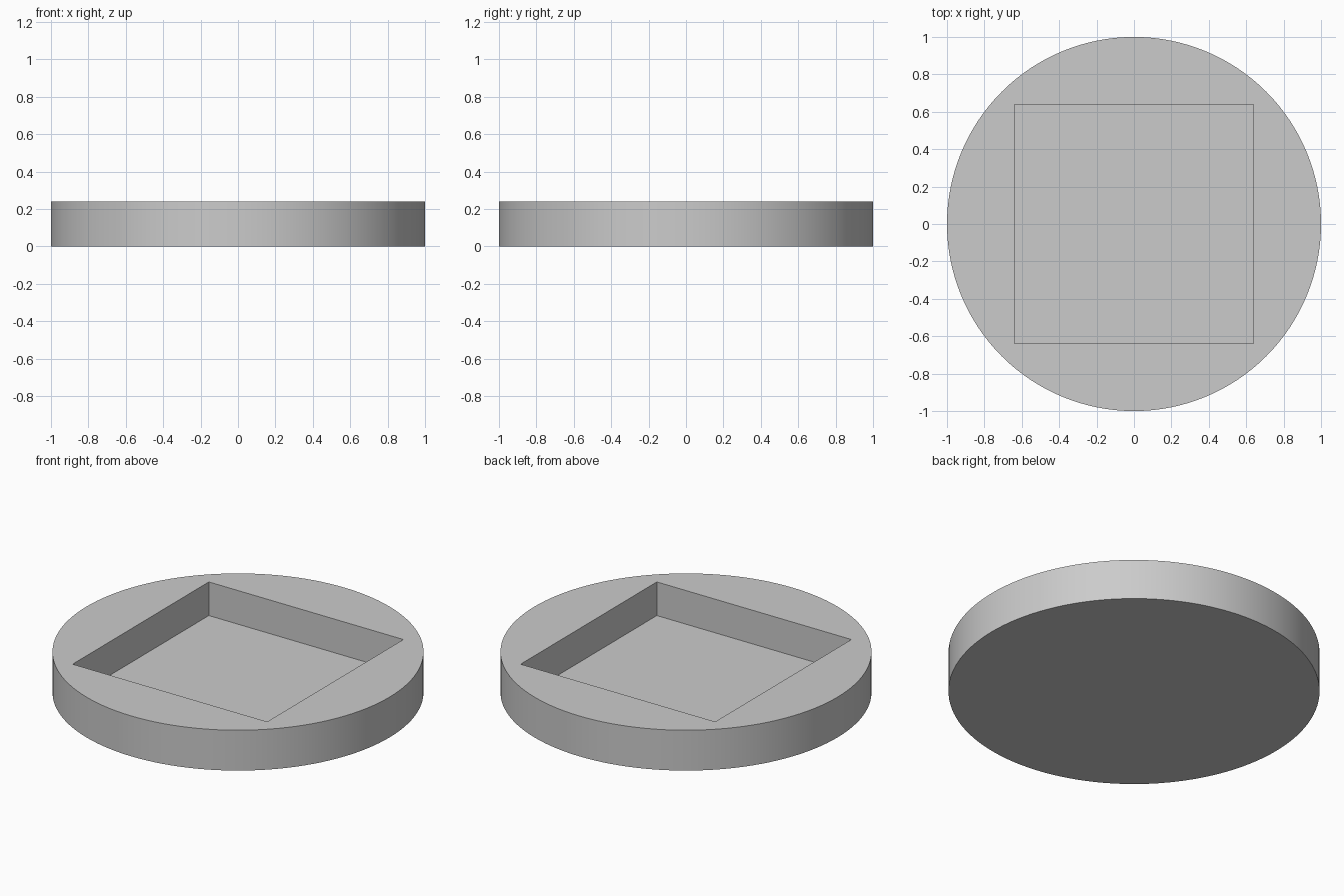
import bpy
import math

RADIUS, HEIGHT = 1.0, 0.24
POCKET_SIDE, FLOOR = 1.28, 0.04

cube = bpy.data.objects.get("Cube")
if cube:
    bpy.data.objects.remove(cube, do_unlink=True)

# Single plain grey
grey = bpy.data.materials.new("plain_grey")
grey.use_nodes = True
colour = (0.6, 0.6, 0.6, 1)
grey.diffuse_color = colour
grey.node_tree.nodes["Principled BSDF"].inputs["Base Color"].default_value = colour

# Round base disc
bpy.ops.mesh.primitive_cylinder_add(vertices=128, radius=RADIUS, depth=HEIGHT,
                                    location=(0, 0, HEIGHT / 2))
base = bpy.context.object
base.name = "round_base"
base.data.materials.append(grey)

# Square pocket cutter, open through the top
bpy.ops.mesh.primitive_cube_add(size=1, location=(0, 0, FLOOR + HEIGHT / 2))
cutter = bpy.context.object
cutter.name = "pocket_cutter"
cutter.scale = (POCKET_SIDE, POCKET_SIDE, HEIGHT)
cutter.data.materials.append(grey)
cutter.hide_render = True
cutter.hide_set(True)

# Cut the pocket into the disc
cut = base.modifiers.new("square_pocket", 'BOOLEAN')
cut.operation = 'DIFFERENCE'
cut.solver = 'EXACT'
cut.object = cutter
bpy.ops.object.select_all(action='DESELECT')
base.select_set(True)
bpy.context.view_layer.objects.active = base
bpy.ops.object.modifier_apply(modifier=cut.name)
bpy.data.objects.remove(cutter, do_unlink=True)

# Smooth rim wall with crisp edges
bpy.ops.object.shade_smooth_by_angle(angle=math.radians(30))
